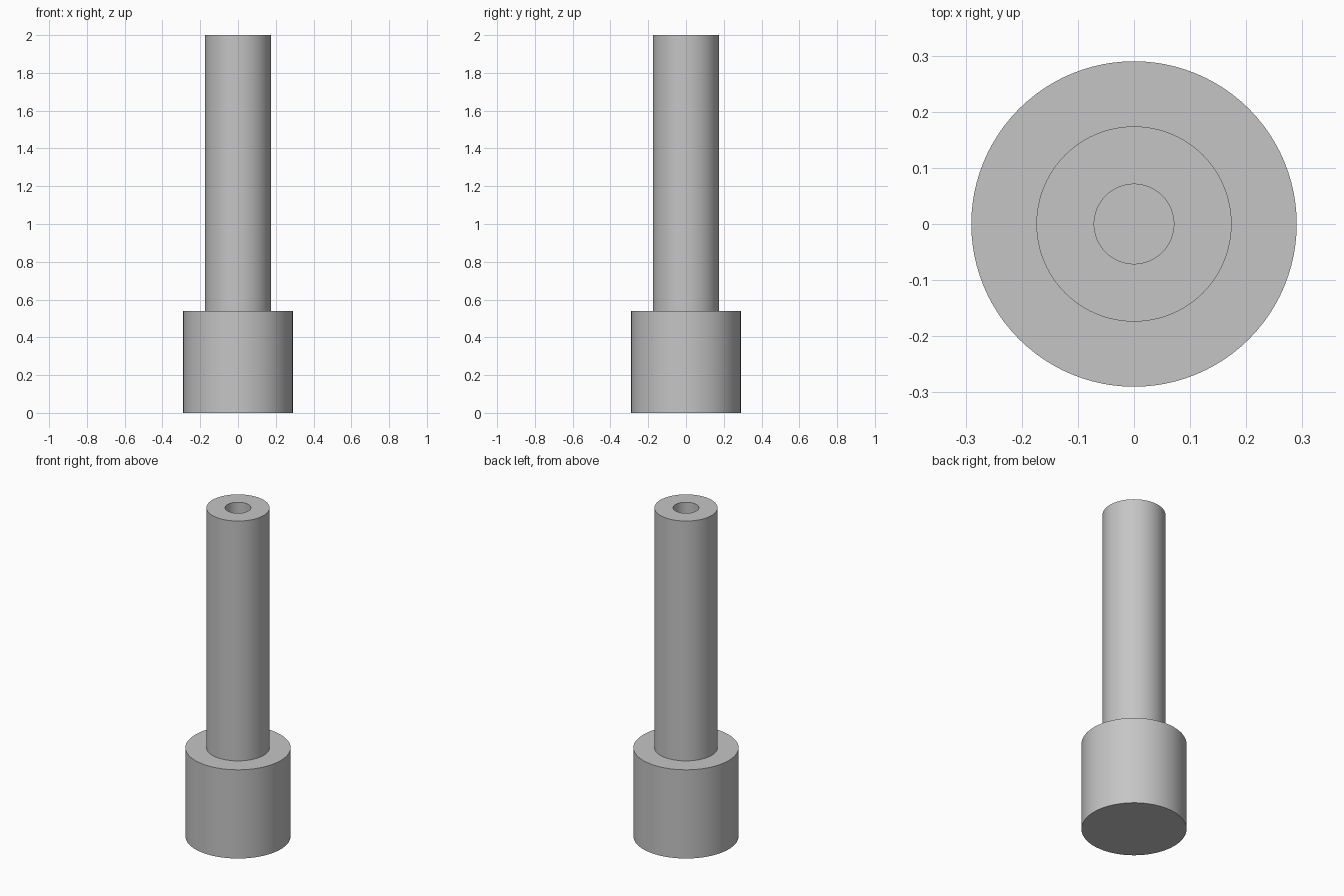
import bpy
import bmesh
import math

cube = bpy.data.objects.get("Cube")
if cube:
    bpy.data.objects.remove(cube, do_unlink=True)

SEGMENTS = 96

grey = bpy.data.materials.new("plain grey")
grey.use_nodes = True
colour = (0.56, 0.56, 0.56, 1)
grey.diffuse_color = colour
grey.node_tree.nodes["Principled BSDF"].inputs["Base Color"].default_value = colour


def turned_part(name, profile):
    """Revolve a (radius, height) profile around the z axis."""
    bm = bmesh.new()
    verts = [bm.verts.new((r, 0, z)) for r, z in profile]
    edges = [bm.edges.new(pair) for pair in zip(verts, verts[1:])]
    bmesh.ops.spin(bm, geom=verts + edges, cent=(0, 0, 0), axis=(0, 0, 1),
                   angle=math.tau, steps=SEGMENTS, use_merge=True)
    bmesh.ops.remove_doubles(bm, verts=bm.verts, dist=1e-5)
    bmesh.ops.recalc_face_normals(bm, faces=bm.faces)
    mesh = bpy.data.meshes.new(name)
    bm.to_mesh(mesh)
    bm.free()
    mesh.materials.append(grey)
    obj = bpy.data.objects.new(name, mesh)
    bpy.context.collection.objects.link(obj)
    bpy.ops.object.select_all(action="DESELECT")
    obj.select_set(True)
    bpy.context.view_layer.objects.active = obj
    bpy.ops.object.shade_smooth_by_angle(angle=math.radians(30))
    return obj


# Wide solid head, narrower shank and the blind bore in its end
turned_part("bored_stepped_pin", [
    (0, 0), (0.29, 0), (0.29, 0.54),
    (0.174, 0.54), (0.174, 2),
    (0.071, 2), (0.071, 0.54), (0, 0.54),
])
